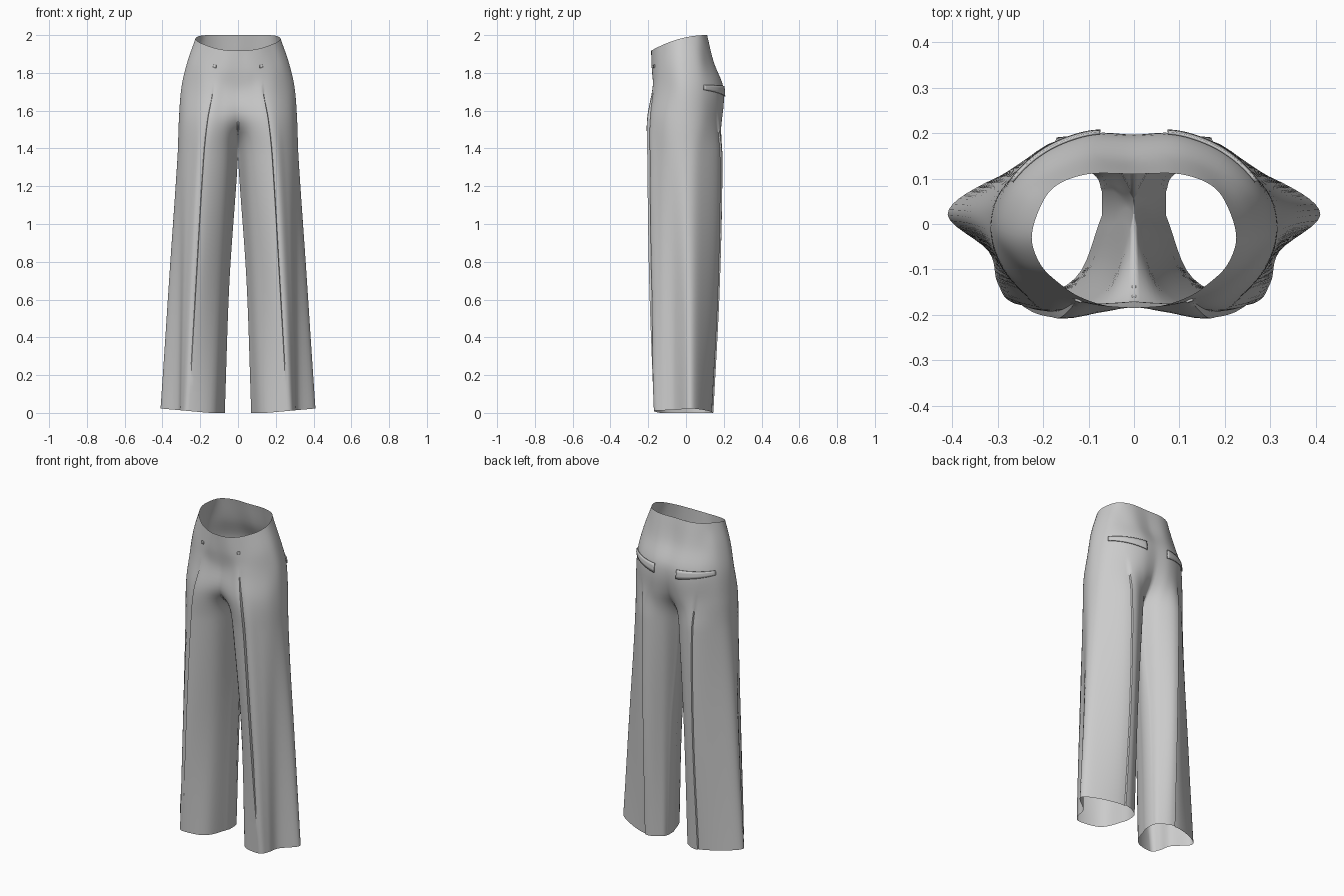
import bpy, math
from mathutils import Vector

if "Cube" in bpy.data.objects:
    bpy.data.objects.remove(bpy.data.objects["Cube"], do_unlink=True)

cloth = bpy.data.materials.new("grey_cloth")
cloth.use_nodes = True
GREY = (0.6, 0.6, 0.6, 1)
cloth.diffuse_color = GREY
cloth.node_tree.nodes["Principled BSDF"].inputs["Base Color"].default_value = GREY

# Half sections in hundredths: height, then front centre -> outer side -> back centre
SECTIONS = [
    (0.0, [(7, 2), (13, -12), (26, -17), (30, -13), (32, -6), (41, 2), (33, 9), (18, 14.5), (9, 11), (7, 7)]),
    (0.7, [(4.5, 2), (10, -11), (22, -19.5), (28, -14), (31, -7), (36.5, 1.5), (31, 9), (17, 18), (8, 13), (4.5, 7)]),
    (1.36, [(0, 1), (6, -14), (18, -20.5), (25, -15), (30, -8), (32, 0), (29, 8), (17, 19), (6, 15), (0, 6)]),
    (1.55, [(0, -17), (8, -19.5), (16, -20.5), (23, -16), (29, -9), (31.3, 0), (28, 9), (18, 17), (9, 19), (0, 17)]),
    (1.72, [(0, -17), (7, -17.5), (13, -17.5), (20, -14.5), (27, -8), (30, -1), (27.5, 8), (20, 15.5), (10, 19.5), (0, 19.5)]),
    (1.86, [(0, -18), (7, -18), (13, -16.5), (19, -13.5), (24.5, -8.5), (27, -2), (24.5, 6.5), (18, 11.5), (10, 14.5), (0, 14)]),
    (2.0, [(0, -18.5), (6, -18), (12, -16), (16.5, -13), (20.5, -9), (22.5, -3), (20.5, 4), (17, 8.5), (10, 11), (0, 11)]),
]
CROTCH = 1.36
LAST = len(SECTIONS[0][1]) - 1
HEIGHTS = [h for h, _ in SECTIONS]


def spline(keys, pts, x):
    """Smooth curve through pts at uneven keys."""
    i = max(k for k in range(len(keys) - 1) if keys[k] <= x or k == 0)

    def slope(j):
        a, b = max(j - 1, 0), min(j + 1, len(keys) - 1)
        return (pts[b] - pts[a]) / (keys[b] - keys[a])
    w = keys[i + 1] - keys[i]
    s = (x - keys[i]) / w
    e = s * s * (3 - 2 * s)
    return (pts[i] * (1 - e) + pts[i + 1] * e
            + slope(i) * w * s * (1 - s) ** 2 - slope(i + 1) * w * s * s * (1 - s))


def ramp(x, a, b):
    return min(1, max(0, (x - a) / (b - a)))


def surface(t, v):
    """Point on the left half: t runs around, v runs up."""
    ctrl = [spline(HEIGHTS, [Vector(sec[k]) / 100 for _, sec in SECTIONS], v)
            for k in range(LAST + 1)]
    x, y = spline(list(range(LAST + 1)), ctrl, t)
    if t in (0, LAST) and v >= CROTCH:
        x = 0
    # pressed folds at the front and back
    if t > 2:
        y += 0.016 * math.exp(-2 * (t - 2)) * ramp(v, 0.15, 0.6) * ramp(v, 1.74, 1.55)
    if t < 7:
        y -= 0.008 * math.exp(-2 * (7 - t)) * ramp(v, 1.6, 1.45)
    # waist dips in front, hem lifts at the outside
    z = v - 0.08 * ((0.11 - y) / 0.29) ** 2 * ramp(v, 1.72, 2)
    z += 0.09 * max(0, x - 0.15) * ramp(v, 0.4, 0)
    return Vector((max(x, 0), y, z))


def finish(name, verts, faces, thickness=0):
    mesh = bpy.data.meshes.new(name)
    mesh.from_pydata(verts, [], faces)
    mesh.materials.append(cloth)
    obj = bpy.data.objects.new(name, mesh)
    bpy.context.collection.objects.link(obj)
    if thickness:
        solid = obj.modifiers.new("thickness", "SOLIDIFY")
        solid.thickness = thickness
        solid.offset = 0
    mirror = obj.modifiers.new("mirror", "MIRROR")
    mirror.use_clip = True
    mirror.merge_threshold = 0.0005
    bpy.ops.object.select_all(action="DESELECT")
    obj.select_set(True)
    bpy.context.view_layer.objects.active = obj
    bpy.ops.object.shade_smooth_by_angle(angle=math.radians(40))
    return obj


def grid(rows, cols):
    return [(r * cols + c, r * cols + c + 1, (r + 1) * cols + c + 1, (r + 1) * cols + c)
            for r in range(rows - 1) for c in range(cols - 1)]


# Trousers: legs close below the crotch, open half tube above it
around = sorted([k / 6 for k in range(LAST * 6 + 1)] + [2.03, 6.97])
low, high = 30, 26
levels = [CROTCH * k / low for k in range(low)]
levels += [CROTCH + (2 - CROTCH) * k / high for k in range(high + 1)]
n = len(around)
faces = grid(len(levels), n)
faces += [(r * n + n - 1, r * n, (r + 1) * n, (r + 1) * n + n - 1) for r in range(low)]
finish("trousers", [surface(t, v) for v in levels for t in around], faces)


def patch(name, t0, t1, bottom, top, lift, steps=16, thickness=0.006):
    """Thin strip that follows the cloth; bottom and top are functions of 0..1."""
    verts = []
    for r in range(4):
        for c in range(steps + 1):
            s = c / steps
            t = t0 + (t1 - t0) * s
            v = bottom(s) + (top(s) - bottom(s)) * r / 3
            p = surface(t, v)
            across = surface(t + 0.02, v) - surface(t - 0.02, v)
            up = surface(t, v + 0.01) - surface(t, v - 0.01)
            verts.append(p + across.cross(up).normalized() * lift)
    return finish(name, verts, grid(4, steps + 1), thickness)


# Back pocket welts, deeper toward the centre
patch("back_pocket_welt", 6.15, 8.25, lambda s: 1.71 - 0.035 * s,
      lambda s: 1.735 - 0.005 * s, 0.004)
# Small tacks at the top of the front pleats
patch("pleat_tack", 1.75, 2.0, lambda s: 1.865, lambda s: 1.885, 0.002, 4)
# Fly seam end
patch("fly_seam", 0.02, 0.06, lambda s: 1.475, lambda s: 1.54, 0.001, 2, 0.002)
